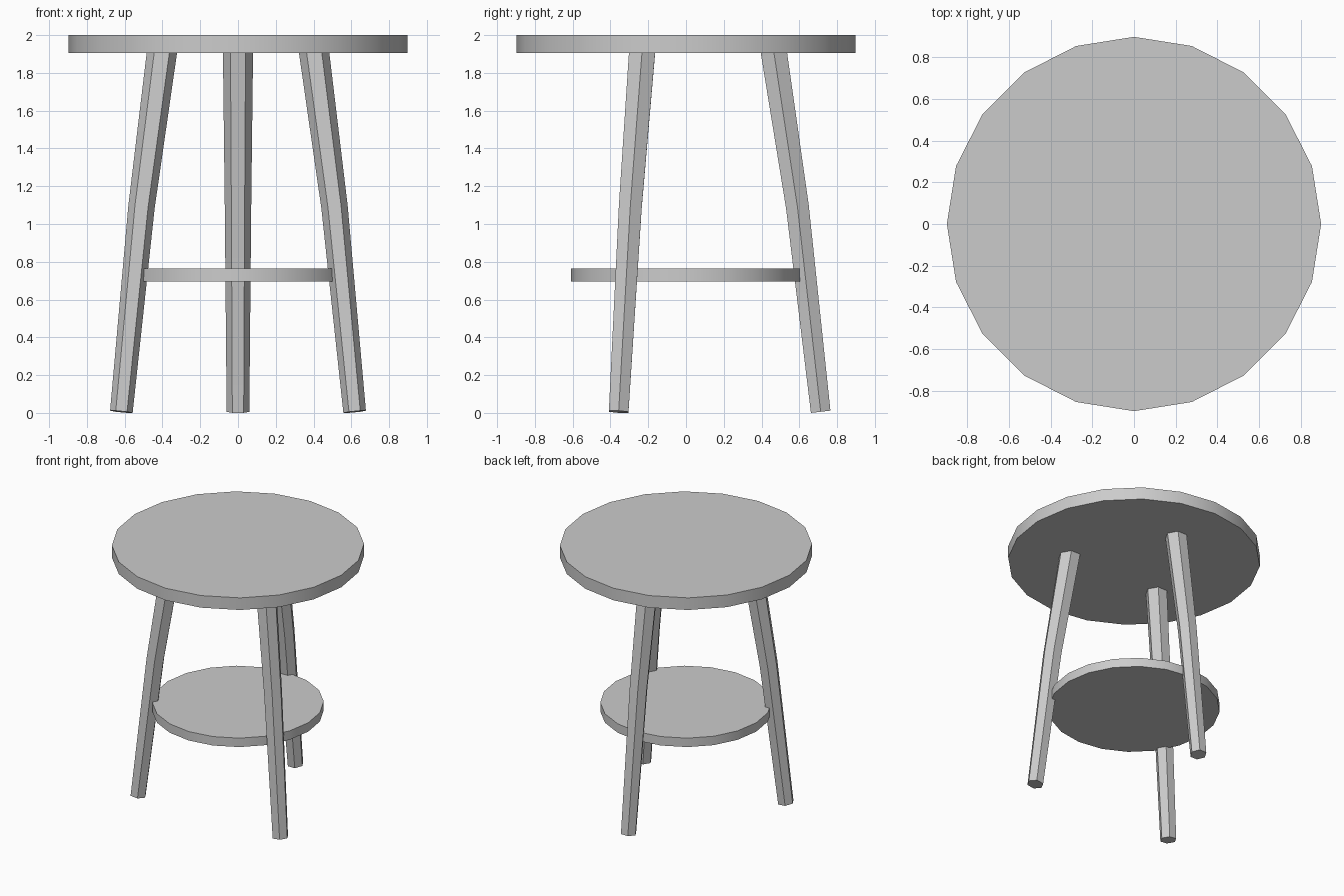
import bpy
import bmesh
from math import radians, pi
from mathutils import Matrix, Vector

cube = bpy.data.objects.get("Cube")
if cube:
    bpy.data.objects.remove(cube, do_unlink=True)

# Single plain grey finish
grey = bpy.data.materials.new("plain_grey")
grey.use_nodes = True
colour = (0.6, 0.6, 0.6, 1.0)
grey.diffuse_color = colour
grey.node_tree.nodes["Principled BSDF"].inputs["Base Color"].default_value = colour


def finish(obj, name):
    obj.name = obj.data.name = name
    obj.data.materials.append(grey)
    bpy.ops.object.select_all(action="DESELECT")
    obj.select_set(True)
    bpy.context.view_layer.objects.active = obj
    bpy.ops.object.shade_smooth_by_angle(angle=radians(30))


def disc(name, radius, bottom, top):
    bpy.ops.mesh.primitive_cylinder_add(
        vertices=20, radius=radius, depth=top - bottom,
        location=(0, 0, (bottom + top) / 2))
    finish(bpy.context.object, name)


# Leg stations: distance from the centre, height, thickness radius
STATIONS = [(0.713, 0.006, 0.06), (0.59, 1.09, 0.07), (0.462, 1.93, 0.08)]


def leg(name, angle):
    """Six-sided, slightly bent leg splaying out in the given direction."""
    bm = bmesh.new()
    points = [Vector((r, 0, z)) for r, z, _ in STATIONS]
    rings = []
    for i, point in enumerate(points):
        along = (points[min(i + 1, 2)] - points[max(i - 1, 0)]).normalized()
        side = Vector((0, 1, 0))
        out = side.cross(along)
        rings.append([
            bm.verts.new(point + STATIONS[i][2] * (Matrix.Rotation(k * pi / 3, 3, along) @ side))
            for k in range(6)])
    for low, high in zip(rings, rings[1:]):
        for k in range(6):
            n = (k + 1) % 6
            bm.faces.new((low[k], low[n], high[n], high[k]))
    bm.faces.new(rings[0])
    bm.faces.new(rings[-1])
    bmesh.ops.recalc_face_normals(bm, faces=bm.faces)
    bmesh.ops.rotate(bm, verts=bm.verts, matrix=Matrix.Rotation(radians(angle), 3, "Z"))
    mesh = bpy.data.meshes.new(name)
    bm.to_mesh(mesh)
    bm.free()
    obj = bpy.data.objects.new(name, mesh)
    bpy.context.collection.objects.link(obj)
    finish(obj, name)


# Round top and lower shelf
disc("table_top", 0.897, 1.905, 2.0)
disc("lower_shelf", 0.61, 0.695, 0.765)

# Three splayed legs
for name, angle in (("back_leg", 90), ("front_right_leg", 210), ("front_left_leg", 330)):
    leg(name, angle)
